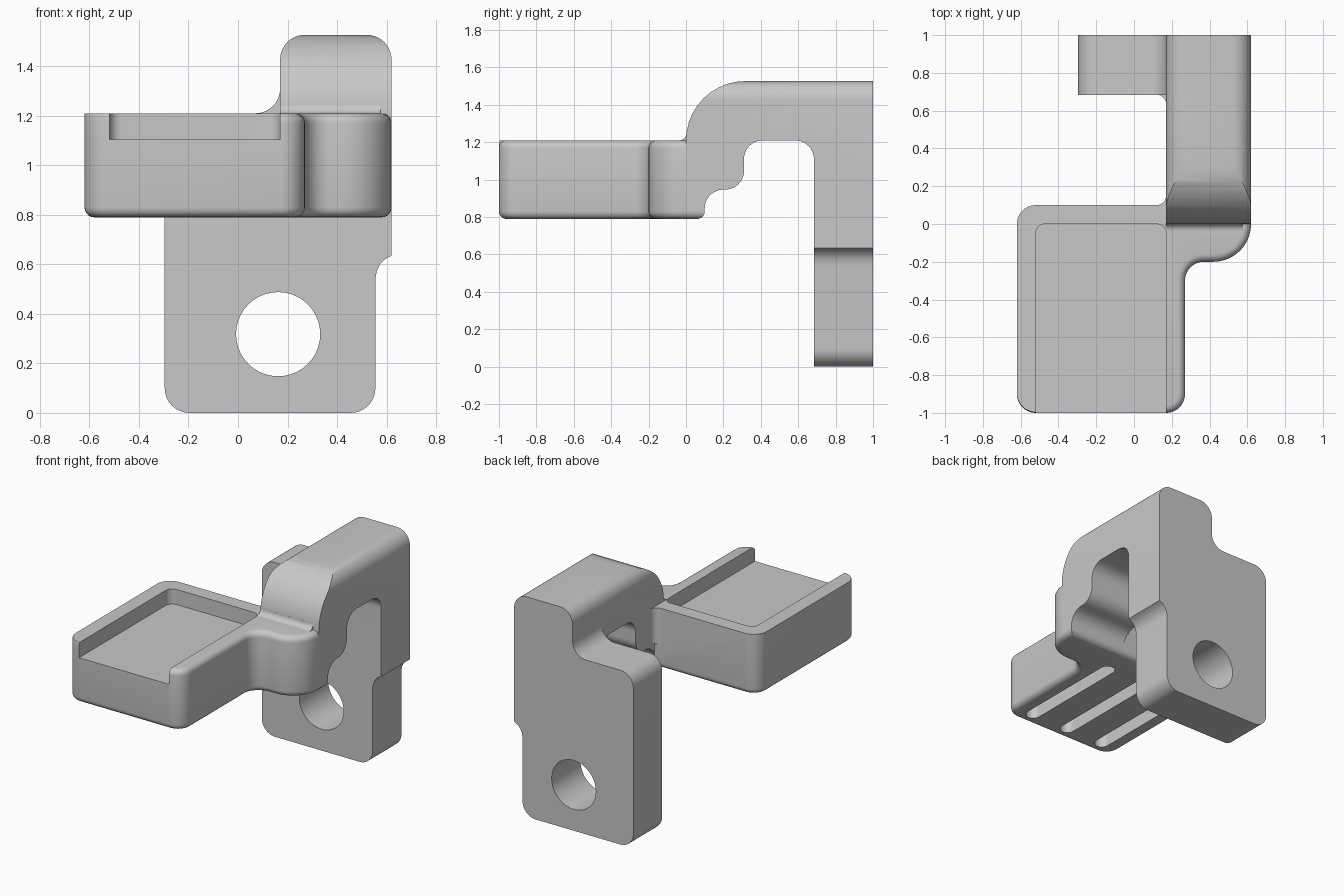
import bpy
import bmesh
import math
from mathutils import Vector, Matrix

if "Cube" in bpy.data.objects:
    bpy.data.objects.remove(bpy.data.objects["Cube"])

grey = bpy.data.materials.new("plain grey")
grey.use_nodes = True
colour = (0.58, 0.58, 0.58, 1)
grey.diffuse_color = colour
grey.node_tree.nodes["Principled BSDF"].inputs["Base Color"].default_value = colour


def rounded(corners, steps=10):
    """Outline from (u, v) or (u, v, radius) corners."""
    out = []
    for i, c in enumerate(corners):
        p = Vector(c[:2])
        r = c[2] if len(c) > 2 else 0
        if not r:
            arc = [p]
        else:
            a = (Vector(corners[i - 1][:2]) - p).normalized()
            b = (Vector(corners[(i + 1) % len(corners)][:2]) - p).normalized()
            half = math.acos(max(-1, min(1, a.dot(b)))) / 2
            centre = p + (a + b).normalized() * r / math.sin(half)
            start = p + a * r / math.tan(half) - centre
            sweep = math.pi - 2 * half
            if a.x * b.y - a.y * b.x > 0:
                sweep = -sweep
            arc = [centre + Matrix.Rotation(sweep * k / steps, 2) @ start
                   for k in range(steps + 1)]
        for q in arc:
            if not out or (q - out[-1]).length > 1e-4:
                out.append(q)
    if (out[0] - out[-1]).length < 1e-4:
        out.pop()
    return out


def box(u0, u1, v0, v1, r=0):
    return [(u0, v0, r), (u1, v0, r), (u1, v1, r), (u0, v1, r)]


def loft(name, axis, sections):
    """Solid through (position, corners) sections along one axis."""
    place = {"x": lambda p, w: (w, p.x, p.y),
             "y": lambda p, w: (p.x, w, p.y),
             "z": lambda p, w: (p.x, p.y, w)}[axis]
    bm = bmesh.new()
    rings = [[bm.verts.new(place(p, w)) for p in rounded(corners)]
             for w, corners in sections]
    bm.faces.new(rings[0])
    bm.faces.new(rings[-1])
    for low, high in zip(rings, rings[1:]):
        for i in range(len(low)):
            bm.faces.new((low[i - 1], low[i], high[i], high[i - 1]))
    bmesh.ops.recalc_face_normals(bm, faces=bm.faces)
    mesh = bpy.data.meshes.new(name)
    bm.to_mesh(mesh)
    bm.free()
    mesh.materials.append(grey)
    obj = bpy.data.objects.new(name, mesh)
    bpy.context.collection.objects.link(obj)
    return obj


def prism(name, corners, axis, lo, hi):
    return loft(name, axis, [(lo, corners), (hi, corners)])


def combine(target, other, operation):
    """Apply an exact boolean and remove the second solid."""
    mod = target.modifiers.new("combine", "BOOLEAN")
    mod.operation = operation
    mod.solver = "EXACT"
    mod.object = other
    bpy.context.view_layer.update()
    graph = bpy.context.evaluated_depsgraph_get()
    mesh = bpy.data.meshes.new_from_object(target.evaluated_get(graph))
    target.modifiers.clear()
    target.data = mesh
    bpy.data.objects.remove(other)


BOTTOM, DECK, TOP = 0.79, 1.21, 1.527
BACK = 0.684
ROUND, STEPS = 0.04, 5


def tray_plan(d, b):
    """Tray outline inset by d on the lobe side and by b on the other sides."""
    return [(-0.62 + b, -1 + b, 0.1 - b), (0.27 - d, -1 + d, 0.1 - d),
            (0.27 - d, -0.2 + d, 0.1 + d), (0.62 - d, -0.2 + d, 0.2 - d),
            (0.62 - d, 0.1 - b), (-0.62 + b, 0.1 - b, 0.1 - b)]


# Tray with side lobe: bottom rounded all around, top only on the lobe side
lower, upper = [], []
for k in range(STEPS + 1):
    turn = math.pi / 2 * k / STEPS
    inset, rise = ROUND * (1 - math.sin(turn)), ROUND * (1 - math.cos(turn))
    lower.append((BOTTOM + rise, tray_plan(inset, inset)))
    upper.insert(0, (DECK - rise, tray_plan(inset, 0)))
bracket = loft("bracket", "z", lower + upper)

# Open-fronted pocket and slots underneath
pocket = prism("pocket", [(-0.52, -1.2), (0.17, -1.2), (0.17, 0, 0.05), (-0.52, 0, 0.05)],
               "z", 1.105, 1.4)
combine(bracket, pocket, "DIFFERENCE")
for i in (-1, 0, 1):
    x = -0.175 + 0.295 * i
    slot = prism("slot", box(x - 0.05, x + 0.05, -0.94, -0.08, 0.05), "z", 0.7, 0.91)
    combine(bracket, slot, "DIFFERENCE")

# Arched arm: side profile limited by a round-topped section
arm = prism("arm", [(0, TOP, 0.317), (0.95, TOP), (0.95, 1), (BACK, 1), (BACK, DECK, 0.1),
                    (0.31, DECK, 0.1), (0.31, 0.947, 0.1), (0.1, 0.947, 0.1),
                    (0.1, 0.83), (0, 0.83)], "x", 0, 0.8)
section = prism("section", [(0.17, 0.7), (0.62, 0.7), (0.62, TOP, 0.1), (0.17, TOP, 0.1)],
                "y", -0.2, 1.2)
combine(arm, section, "INTERSECT")

# Mounting plate with shoulder, side notch and bolt hole
plate = prism("plate", [(-0.296, 0, 0.1), (0.555, 0, 0.1), (0.555, 0.54), (0.56, 0.571),
                        (0.573, 0.599), (0.593, 0.621), (0.62, 0.635), (0.62, TOP, 0.1),
                        (0.17, TOP, 0.1), (0.17, DECK, 0.1), (-0.296, DECK, 0.1)],
              "y", BACK, 1)
hole = prism("hole", box(-0.008, 0.332, 0.148, 0.488, 0.17), "y", 0.5, 1.2)
combine(plate, hole, "DIFFERENCE")

# Small fillets where the arm meets the tray and the shoulder
front_fillet = prism("front_fillet", [(-0.04, 1.18), (-0.04, DECK), (0.003, DECK, 0.04),
                                      (0.003, 1.25), (0.06, 1.25), (0.06, 1.18)],
                     "x", 0.17, 0.575)
tray_fillet = prism("tray_fillet", [(0.08, 0.1), (0.17, 0.1, 0.05), (0.17, 0.15),
                                    (0.2, 0.15), (0.2, 0.05), (0.08, 0.05)],
                    "z", 0.96, DECK)
shoulder_fillet = prism("shoulder_fillet", [(0.08, BACK), (0.17, BACK, 0.05), (0.17, 0.634),
                                            (0.2, 0.634), (0.2, 0.72), (0.08, 0.72)],
                        "z", 1.198, DECK)

for part in (arm, plate, front_fillet, tray_fillet, shoulder_fillet):
    combine(bracket, part, "UNION")

# Smooth the rounds and keep the crisp edges
bpy.ops.object.select_all(action="DESELECT")
bracket.select_set(True)
bpy.context.view_layer.objects.active = bracket
bpy.ops.object.shade_smooth_by_angle(angle=math.radians(30))
